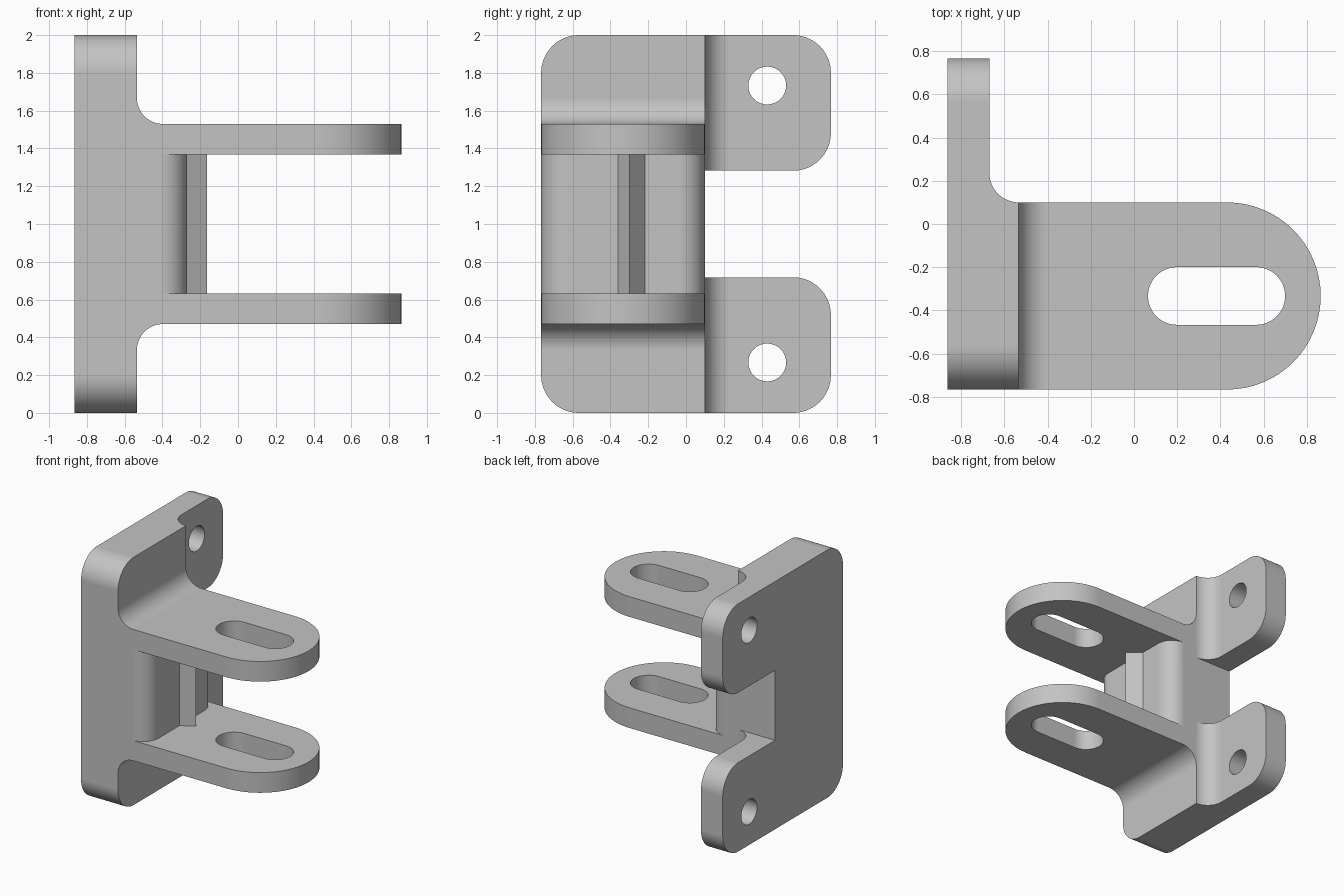
import bpy, bmesh, math
from mathutils import Vector

if "Cube" in bpy.data.objects:
    bpy.data.objects.remove(bpy.data.objects["Cube"], do_unlink=True)

grey = bpy.data.materials.new("plain grey")
grey.use_nodes = True
GREY = (0.55, 0.55, 0.55, 1)
grey.diffuse_color = GREY
grey.node_tree.nodes["Principled BSDF"].inputs["Base Color"].default_value = GREY

PLACE = {"x": lambda a, b, h: (h, a, b),
         "y": lambda a, b, h: (a, h, b),
         "z": lambda a, b, h: (a, b, h)}


def rounded(corners, steps=16):
    """Outline from (a, b, radius) corners, each replaced by a tangent arc."""
    out = []
    for i, (a, b, r) in enumerate(corners):
        p = Vector((a, b))
        if r == 0:
            out.append(p)
            continue
        u = (Vector(corners[i - 1][:2]) - p).normalized()
        v = (Vector(corners[(i + 1) % len(corners)][:2]) - p).normalized()
        centre = p + (u + v) * r
        for k in range(steps + 1):
            t = math.pi / 2 * k / steps
            out.append(centre - v * r * math.cos(t) - u * r * math.sin(t))
    return out


def prism(name, corners, axis, low, high):
    """Extrude a rounded outline along an axis."""
    bm = bmesh.new()
    verts = [bm.verts.new(PLACE[axis](p.x, p.y, low)) for p in rounded(corners)]
    face = bm.faces.new(verts)
    top = bmesh.ops.extrude_face_region(bm, geom=[face])["geom"]
    moved = [g for g in top if isinstance(g, bmesh.types.BMVert)]
    bmesh.ops.translate(bm, verts=moved, vec=PLACE[axis](0, 0, high - low))
    bmesh.ops.remove_doubles(bm, verts=bm.verts, dist=0.0002)
    bmesh.ops.recalc_face_normals(bm, faces=bm.faces)
    mesh = bpy.data.meshes.new(name)
    bm.to_mesh(mesh)
    bm.free()
    mesh.materials.append(grey)
    obj = bpy.data.objects.new(name, mesh)
    bpy.context.collection.objects.link(obj)
    return obj


def combine(target, tool, operation):
    """Apply a boolean and drop the tool."""
    mod = target.modifiers.new(operation, "BOOLEAN")
    mod.operation, mod.object, mod.solver = operation, tool, "EXACT"
    bpy.context.view_layer.objects.active = target
    bpy.ops.object.modifier_apply(modifier=mod.name)
    bpy.data.objects.remove(tool, do_unlink=True)


def box(a0, a1, b0, b1, r):
    return [(a0, b0, r), (a1, b0, r), (a1, b1, r), (a0, b1, r)]


BACK, FACE, EAR, TIP = -0.865, -0.535, -0.67, 0.865
FRONT, STEP, REAR = -0.767, 0.1, 0.767
FIL, END = 0.137, 0.4335

# Plan outline: thick plate, thin ears and round-ended arms
bracket = prism("hinge_bracket", [
    (BACK, FRONT, 0), (TIP, FRONT, END), (TIP, STEP, END),
    (EAR, STEP, FIL), (EAR, REAR, 0), (BACK, REAR, 0)], "z", 0, 2)

# Plate silhouette with rounded corners and the gap between the ears
lower = [(FRONT, 0, 0.2), (REAR, 0, 0.2), (REAR, 0.718, 0.2), (STEP, 0.718, 0)]
upper = [(y, 2 - z, r) for y, z, r in reversed(lower)]
combine(bracket, prism("plate_outline", lower + upper, "x", -1, 1), "INTERSECT")

# Front profile: two arms with outer fillets
lower = [(BACK, 0, 0), (FACE, 0, 0), (FACE, 0.47, FIL), (TIP, 0.47, 0),
         (TIP, 0.633, 0), (FACE, 0.633, 0)]
upper = [(x, 2 - z, r) for x, z, r in reversed(lower)]
combine(bracket, prism("arm_profile", lower + upper, "y", -1, 1), "INTERSECT")

# Rounded web between the arms, with a pointed stop rib
web = [(-0.7, FRONT, 0), (-0.27, FRONT, 0.14), (-0.27, -0.36, 0),
       (-0.165, -0.3, 0), (-0.27, -0.217, 0), (-0.27, STEP, 0.14), (-0.7, STEP, 0)]
combine(bracket, prism("web", web, "z", 0.633, 1.367), "UNION")

# Arm slots and screw holes
combine(bracket, prism("slot", box(0.065, 0.7, -0.467, -0.2, 0.1335), "z", -1, 3),
        "DIFFERENCE")
for z in (0.267, 1.733):
    combine(bracket, prism("hole", box(0.33, 0.53, z - 0.1, z + 0.1, 0.1), "x", -1, 0),
            "DIFFERENCE")

# Smooth fillets, flat faces
bpy.ops.object.select_all(action="DESELECT")
bracket.select_set(True)
bpy.context.view_layer.objects.active = bracket
bpy.ops.object.shade_smooth_by_angle(angle=math.radians(30))
weighted = bracket.modifiers.new("flat_faces", "WEIGHTED_NORMAL")
weighted.keep_sharp = True
